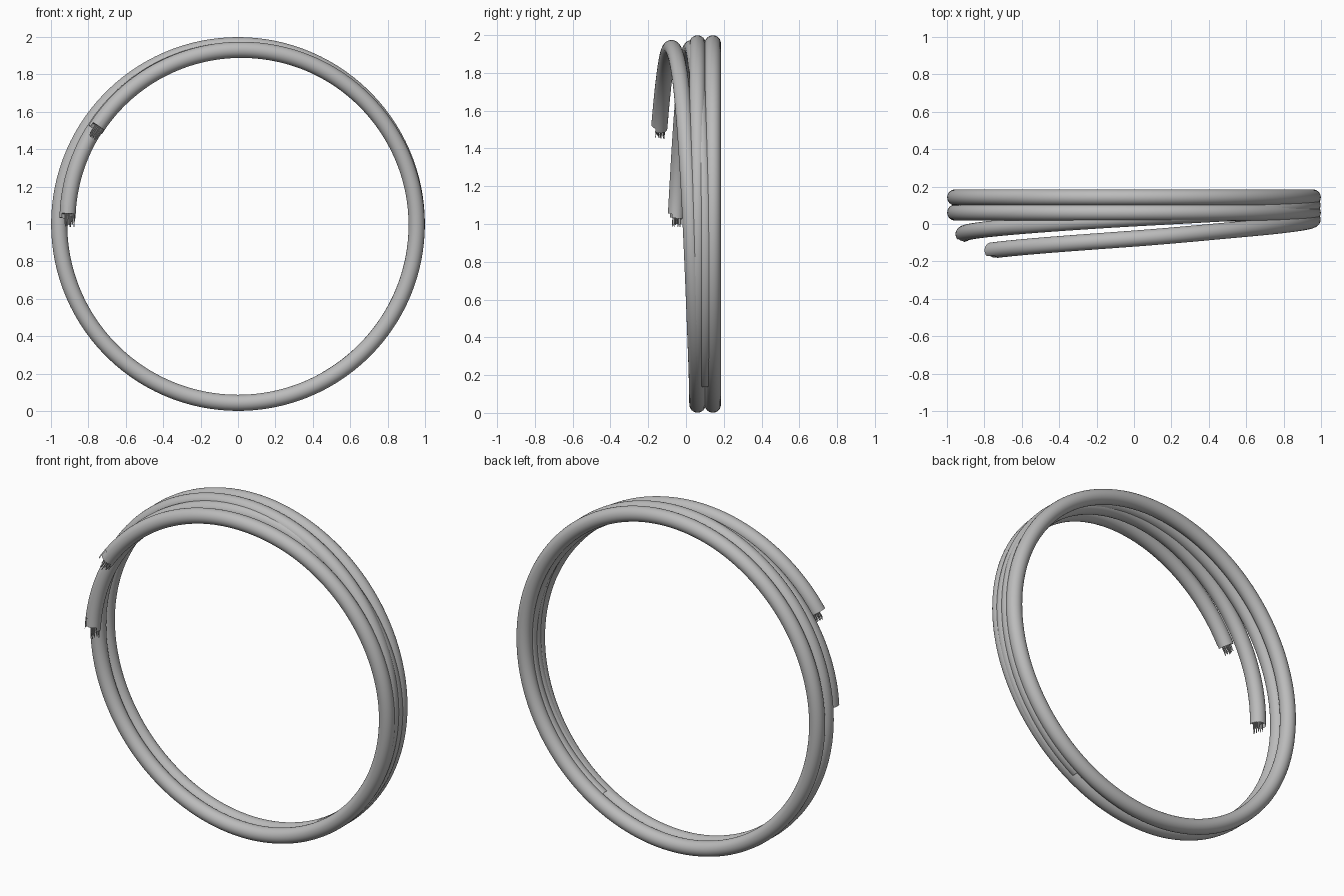
import bpy, bmesh, math, random
from mathutils import Vector

random.seed(4)
cube = bpy.data.objects.get("Cube")
if cube:
    bpy.data.objects.remove(cube)

RING_R, TUBE_R, SIDES = 0.956, 0.043, 24

grey = bpy.data.materials.new("cable_grey")
grey.use_nodes = True
grey.diffuse_color = (0.5, 0.5, 0.5, 1)
grey.node_tree.nodes["Principled BSDF"].inputs["Base Color"].default_value = (0.5, 0.5, 0.5, 1)


def finish(name, bm):
    mesh = bpy.data.meshes.new(name)
    bm.to_mesh(mesh)
    bm.free()
    obj = bpy.data.objects.new(name, mesh)
    bpy.context.collection.objects.link(obj)
    mesh.materials.append(grey)
    bpy.ops.object.select_all(action='DESELECT')
    bpy.context.view_layer.objects.active = obj
    obj.select_set(True)
    bpy.ops.object.shade_smooth_by_angle(angle=math.radians(40))
    return obj


def point(deg, radius, y):
    a = math.radians(deg)
    return Vector((radius * math.cos(a), y, 1 + radius * math.sin(a)))


def sweep(bm, path, radius, closed=False, notch=None, cap=False):
    """Sweep a round section along a path that runs around the coil."""
    n = len(path)
    rings = []
    for i, p in enumerate(path):
        nxt = path[(i + 1) % n] if closed else path[min(i + 1, n - 1)]
        prv = path[i - 1] if closed else path[max(i - 1, 0)]
        tangent = (nxt - prv).normalized()
        out = Vector((p.x, 0, p.z - 1))
        out = (out - tangent * out.dot(tangent)).normalized()
        side = tangent.cross(out)
        rings.append([bm.verts.new(p + radius * (out * math.cos(2 * math.pi * j / SIDES)
                      + side * math.sin(2 * math.pi * j / SIDES))) for j in range(SIDES)])
    for i in range(n if closed else n - 1):
        a, b = rings[i], rings[(i + 1) % n]
        for j in range(SIDES):
            if notch and notch(i, j):
                continue
            k = (j + 1) % SIDES
            bm.faces.new((a[j], a[k], b[k], b[j]))
    if cap:
        bm.faces.new(rings[0])
    bmesh.ops.recalc_face_normals(bm, faces=bm.faces)


def ease(keys, deg):
    """Smooth interpolation through (angle, radius, y) keys."""
    for i in range(len(keys) - 1):
        a, b = keys[i], keys[i + 1]
        if a[0] >= deg >= b[0]:
            before, after = keys[max(i - 1, 0)], keys[min(i + 2, len(keys) - 1)]
            t = (deg - a[0]) / (b[0] - a[0])
            span = b[0] - a[0]
            res = []
            for c in (1, 2):
                m0 = (b[c] - before[c]) / (b[0] - before[0]) * span
                m1 = (after[c] - a[c]) / (after[0] - a[0]) * span
                res.append((2*t**3 - 3*t*t + 1) * a[c] + (t**3 - 2*t*t + t) * m0
                           + (3*t*t - 2*t**3) * b[c] + (t**3 - t*t) * m1)
            return res
    return keys[-1][1:]


# Two full turns of the coil
for name, y in (("front_loop", 0.061), ("back_loop", 0.142)):
    bm = bmesh.new()
    sweep(bm, [point(d * 2, RING_R, y) for d in range(180)], TUBE_R, closed=True)
    finish(name, bm)

# Two loose tails that merge into the coil, keyed as (angle, radius, y)
tails = {
    "lower_tail": [(178, 0.912, -0.054), (140, 0.921, -0.02), (90, 0.931, 0.03),
                   (40, 0.948, 0.072), (0, 0.955, 0.1), (-60, 0.955, 0.1)],
    "upper_tail": [(146.5, 0.915, -0.142), (90, 0.931, -0.078), (50, 0.944, -0.025),
                   (0, 0.955, 0.025), (-50, 0.956, 0.055), (-90, 0.956, 0.061)],
}


def torn(i, j):
    # Strip torn out of the sheath, facing front and slightly outward
    return i < 3 and 3 <= j <= 5 or i < 1 and 6 <= j <= 9


for name, keys in tails.items():
    start, end = keys[0][0], keys[-1][0]
    steps = int((start - end) * 0.7)
    angles = [start - (start - end) * i / steps for i in range(steps + 1)]
    path = [point(d, *ease(keys, d)) for d in angles]
    bm = bmesh.new()
    sweep(bm, path, TUBE_R, notch=torn)
    finish(name + "_sheath", bm)

    # Inner core, set back from the sheath end
    bm = bmesh.new()
    sweep(bm, path[1:8], TUBE_R * 0.9, cap=True)
    finish(name + "_core", bm)

    # Frayed wires poking out of the end
    bm = bmesh.new()
    along = (path[0] - path[1]).normalized()
    out = Vector((path[0].x, 0, path[0].z - 1)).normalized()
    back = Vector((0, 1, 0))
    for k in range(18):
        a, r = k * 2.4, 0.027 * math.sqrt((k + 0.5) / 18)
        base = path[0] + out * (r * math.cos(a) - 0.010) + back * (r * math.sin(a) + 0.009)
        length = random.uniform(0.03, 0.05)
        quat = along.to_track_quat('Z', 'Y')
        mat = quat.to_matrix().to_4x4()
        mat.translation = base + along * (length / 2 - 0.015)
        bmesh.ops.create_cone(bm, cap_ends=True, segments=6, radius1=0.0035,
                              radius2=0.002, depth=length + 0.03, matrix=mat)
    finish(name + "_wires", bm)
